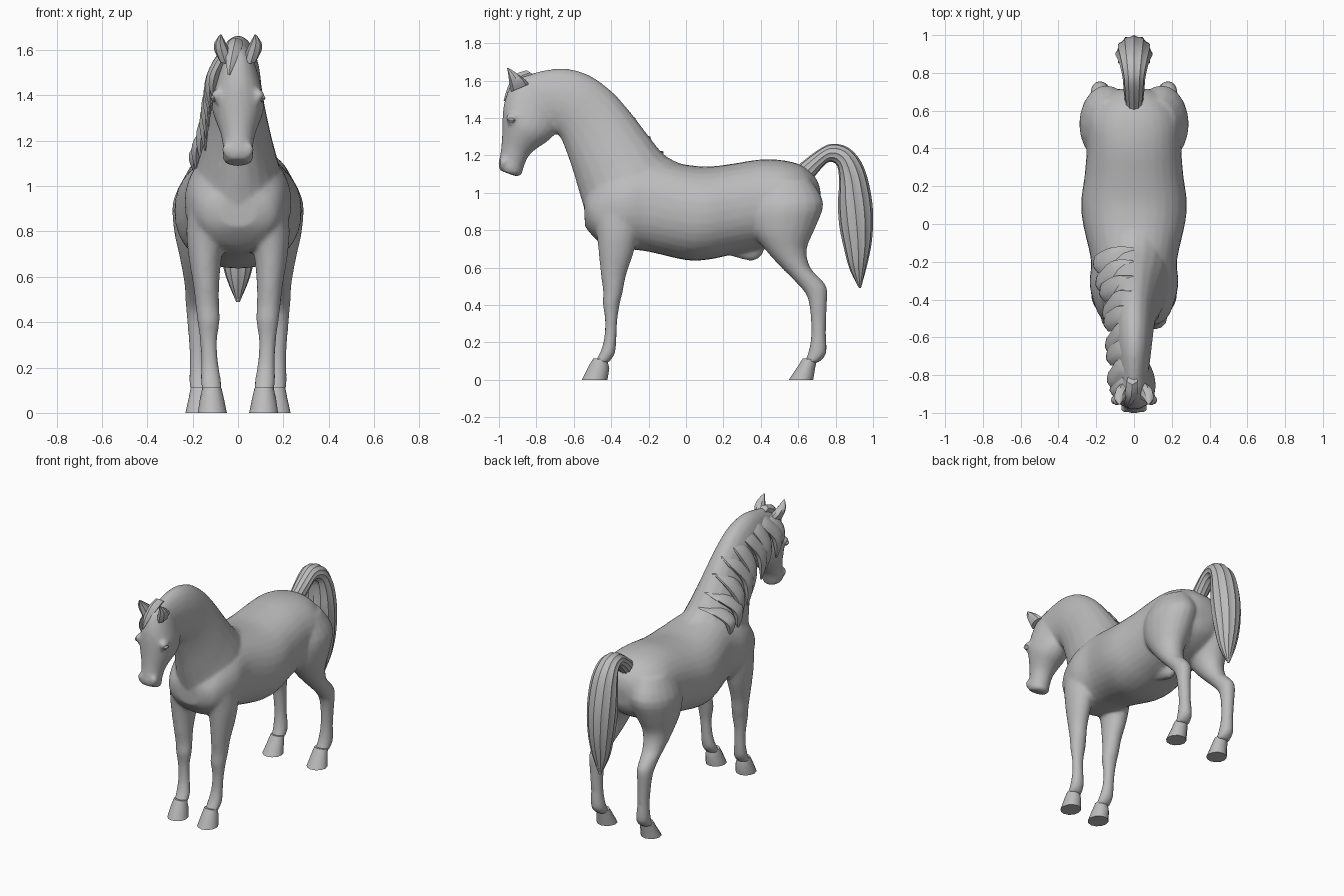
import bpy, bmesh, math

coat = bpy.data.materials.new("grey coat")
coat.diffuse_color = (0.5, 0.5, 0.5, 1)


def catmull(p, q, r, s, t):
    return [0.5 * (2 * b + (c - a) * t + (2 * a - 5 * b + 4 * c - d) * t * t
                   + (3 * b - a - 3 * c + d) * t ** 3) for a, b, c, d in zip(p, q, r, s)]


def loft(name, rows, sides=20, steps=3, side=1, ridge=0.0, power=1.0):
    """Skin rings; each row is (front y, z, back y, z, centre x, half width)."""
    path = []
    for i in range(len(rows) - 1):
        four = [rows[max(0, min(len(rows) - 1, i + k))] for k in (-1, 0, 1, 2)]
        path += [catmull(*four, j / steps) for j in range(steps)]
    path.append(rows[-1])
    bm = bmesh.new()
    rings = []
    for ya, za, yb, zb, x, w in path:
        ring = []
        for k in range(sides):
            a = 2 * math.pi * k / sides
            r = 1 - ridge * (k % 2)
            c = math.copysign(abs(math.cos(a)) ** power, math.cos(a)) * r
            s = math.copysign(abs(math.sin(a)) ** power, math.sin(a)) * r
            ring.append(bm.verts.new((side * (x + w * s), (ya + yb) / 2 + (ya - yb) / 2 * c,
                                      (za + zb) / 2 + (za - zb) / 2 * c)))
        rings.append(ring)
    for p, q in zip(rings, rings[1:]):
        for k in range(sides):
            n = (k + 1) % sides
            bm.faces.new((p[k], p[n], q[n], q[k]))
    bm.faces.new(rings[0])
    bm.faces.new(rings[-1])
    bmesh.ops.recalc_face_normals(bm, faces=bm.faces)
    mesh = bpy.data.meshes.new(name)
    bm.to_mesh(mesh)
    bm.free()
    mesh.materials.append(coat)
    ob = bpy.data.objects.new(name, mesh)
    bpy.context.collection.objects.link(ob)
    return ob


def select(obs):
    bpy.ops.object.select_all(action='DESELECT')
    for o in obs:
        o.select_set(True)
    bpy.context.view_layer.objects.active = obs[0]


# Trunk, neck, head and sheath
body = [loft("body", [
    (-.545, .95, -.54, .82, 0, .08), (-.525, 1.0, -.50, .77, 0, .16), (-.44, 1.1, -.44, .72, 0, .205),
    (-.32, 1.15, -.32, .70, 0, .235), (-.18, 1.18, -.2, .685, 0, .228), (0, 1.15, 0, .64, 0, .27),
    (.12, 1.14, .12, .643, 0, .28), (.25, 1.155, .25, .67, 0, .262), (.4, 1.178, .4, .70, 0, .25),
    (.53, 1.172, .5, .72, 0, .25), (.63, 1.14, .6, .76, 0, .21), (.7, 1.07, .68, .82, 0, .13),
    (.72, 1.0, .71, .88, 0, .06)], sides=32, power=.9)]
body.append(loft("neck", [
    (.05, 1.13, -.45, .75, 0, .17), (-.1, 1.19, -.53, .88, 0, .19), (-.2, 1.305, -.57, 1.0, 0, .16),
    (-.3, 1.435, -.605, 1.12, 0, .13), (-.4, 1.545, -.64, 1.22, 0, .11), (-.52, 1.63, -.675, 1.30, 0, .1),
    (-.65, 1.665, -.72, 1.33, 0, .09), (-.78, 1.65, -.75, 1.34, 0, .08), (-.88, 1.62, -.77, 1.37, 0, .07)]))
body.append(loft("head", [
    (-.86, 1.63, -.72, 1.5, 0, .06), (-.93, 1.585, -.68, 1.40, 0, .085), (-.97, 1.49, -.69, 1.33, 0, .108),
    (-.98, 1.42, -.74, 1.275, 0, .115), (-.982, 1.35, -.80, 1.235, 0, .098), (-.985, 1.28, -.845, 1.19, 0, .077),
    (-.992, 1.21, -.87, 1.13, 0, .066), (-1.003, 1.16, -.88, 1.095, 0, .068), (-.997, 1.12, -.91, 1.088, 0, .055)]))
body.append(loft("sheath", [(.22, .72, .22, .67, 0, .03), (.34, .74, .35, .635, 0, .04), (.42, .74, .41, .67, 0, .02)]))

# Legs, eye ridges and nostril ridges, one per side
for s in (1, -1):
    body.append(loft("hind_leg", [
        (.38, 1.06, .66, 1.08, .12, .1), (.33, .93, .735, .95, .145, .14), (.35, .8, .695, .82, .155, .128),
        (.42, .7, .645, .7, .165, .095), (.50, .61, .665, .6, .172, .07), (.57, .54, .72, .54, .178, .056),
        (.64, .46, .755, .485, .18, .05), (.662, .38, .752, .38, .18, .042), (.67, .25, .748, .25, .175, .038),
        (.655, .15, .75, .14, .17, .045), (.63, .09, .705, .09, .165, .045)], side=s))
    body.append(loft("fore_leg", [
        (-.50, .95, -.22, .95, .125, .09), (-.48, .80, -.25, .80, .14, .088), (-.467, .68, -.28, .68, .145, .072),
        (-.455, .56, -.32, .56, .14, .057), (-.443, .47, -.338, .47, .135, .052), (-.445, .41, -.353, .41, .13, .05),
        (-.433, .32, -.367, .32, .13, .038), (-.438, .22, -.372, .22, .125, .038), (-.458, .15, -.38, .14, .12, .045),
        (-.49, .09, -.415, .09, .115, .043)], side=s))
    body.append(loft("brow", [(-.95, 1.425, -.90, 1.425, .088, .01), (-.965, 1.405, -.89, 1.405, .095, .025),
                              (-.955, 1.37, -.90, 1.37, .088, .015)], sides=10, side=s))
    body.append(loft("nostril_rim", [(-.99, 1.19, -.96, 1.19, .045, .012), (-1.0, 1.165, -.95, 1.16, .05, .022),
                                     (-.995, 1.135, -.96, 1.13, .045, .015)], sides=10, side=s))

# Fuse the flesh into one smooth skin
select(body)
bpy.ops.object.join()
skin = body[0]
remesh = skin.modifiers.new("fuse", 'REMESH')
remesh.mode = 'VOXEL'
remesh.voxel_size = .011
soften = skin.modifiers.new("soften", 'SMOOTH')
soften.factor, soften.iterations = .5, 6
thin = skin.modifiers.new("thin", 'DECIMATE')
thin.ratio = .3
bpy.ops.object.convert(target='MESH')
skin.data.materials.clear()
skin.data.materials.append(coat)
parts = [skin]

for s, label in ((1, "left"), (-1, "right")):
    # Hooves
    parts.append(loft(label + "_hind_hoof", [(.625, .115, .70, .105, .165, .044), (.60, .075, .69, .06, .165, .052),
                                             (.55, 0, .68, 0, .167, .065)], sides=12, steps=1, side=s))
    parts.append(loft(label + "_fore_hoof", [(-.495, .115, -.42, .105, .115, .042), (-.52, .075, -.41, .06, .115, .052),
                                             (-.557, 0, -.42, 0, .113, .064)], sides=12, steps=1, side=s))
    # Ears
    parts.append(loft(label + "_ear", [(-.935, 1.54, -.84, 1.58, .055, .03), (-.945, 1.59, -.86, 1.605, .07, .034),
                                       (-.95, 1.63, -.90, 1.635, .079, .025), (-.957, 1.668, -.95, 1.668, .076, .004)],
                      sides=8, steps=2, side=s))
    # Eyes
    parts.append(loft(label + "_eye", [(-.94, 1.403, -.925, 1.403, .106, .005), (-.953, 1.388, -.912, 1.388, .108, .014),
                                       (-.94, 1.372, -.925, 1.372, .104, .005)], sides=10, side=s))

# Tail with strand ridges
parts.append(loft("tail", [
    (.59, 1.14, .66, 1.05, 0, .045), (.7, 1.225, .715, 1.12, 0, .055), (.78, 1.262, .765, 1.165, 0, .06),
    (.87, 1.24, .81, 1.14, 0, .075), (.94, 1.16, .818, 1.04, 0, .09), (.98, 1.04, .812, .94, 0, .098),
    (1.0, .9, .82, .82, 0, .095), (.995, .75, .845, .7, 0, .08), (.97, .62, .875, .59, 0, .055),
    (.935, .49, .925, .49, 0, .008)], ridge=.09, sides=24))

# Mane locks falling from the crest over the right side: crest y, z, half width of neck, length
locks = [(-.83, 1.62, .085, .22), (-.75, 1.64, .1, .27), (-.66, 1.645, .105, .3), (-.57, 1.625, .11, .33),
         (-.48, 1.585, .118, .34), (-.40, 1.52, .125, .33), (-.32, 1.43, .14, .3), (-.24, 1.33, .16, .24),
         (-.17, 1.25, .172, .17)]
for i, (y, z, w, drop) in enumerate(locks):
    lean = .02 + .03 * (i % 2)
    parts.append(loft("mane_lock_%d" % (i + 1), [
        (y - .055, z - .01, y + .055, z - .03, -.015, .02),
        (y - .065, z - drop * .2, y + .055, z - drop * .25, -w * .65, .025),
        (y - .07 - lean, z - drop * .5, y + .04 - lean, z - drop * .55, -w - .01, .025),
        (y - .055 - lean, z - drop * .8, y + .02 - lean, z - drop * .8, -w - .025, .02),
        (y - .015 - lean, z - drop * 1.1, y - lean, z - drop * 1.1, -w - .02, .004)], sides=10, ridge=.12))
# Forelock between the ears
parts.append(loft("forelock", [(-.85, 1.655, -.80, 1.62, -.01, .03), (-.915, 1.63, -.87, 1.58, -.015, .035),
                               (-.955, 1.56, -.92, 1.55, -.03, .025), (-.975, 1.49, -.96, 1.49, -.04, .005)],
                  sides=10, ridge=.12))

select(parts)
bpy.ops.object.shade_smooth_by_angle(angle=math.radians(35))
